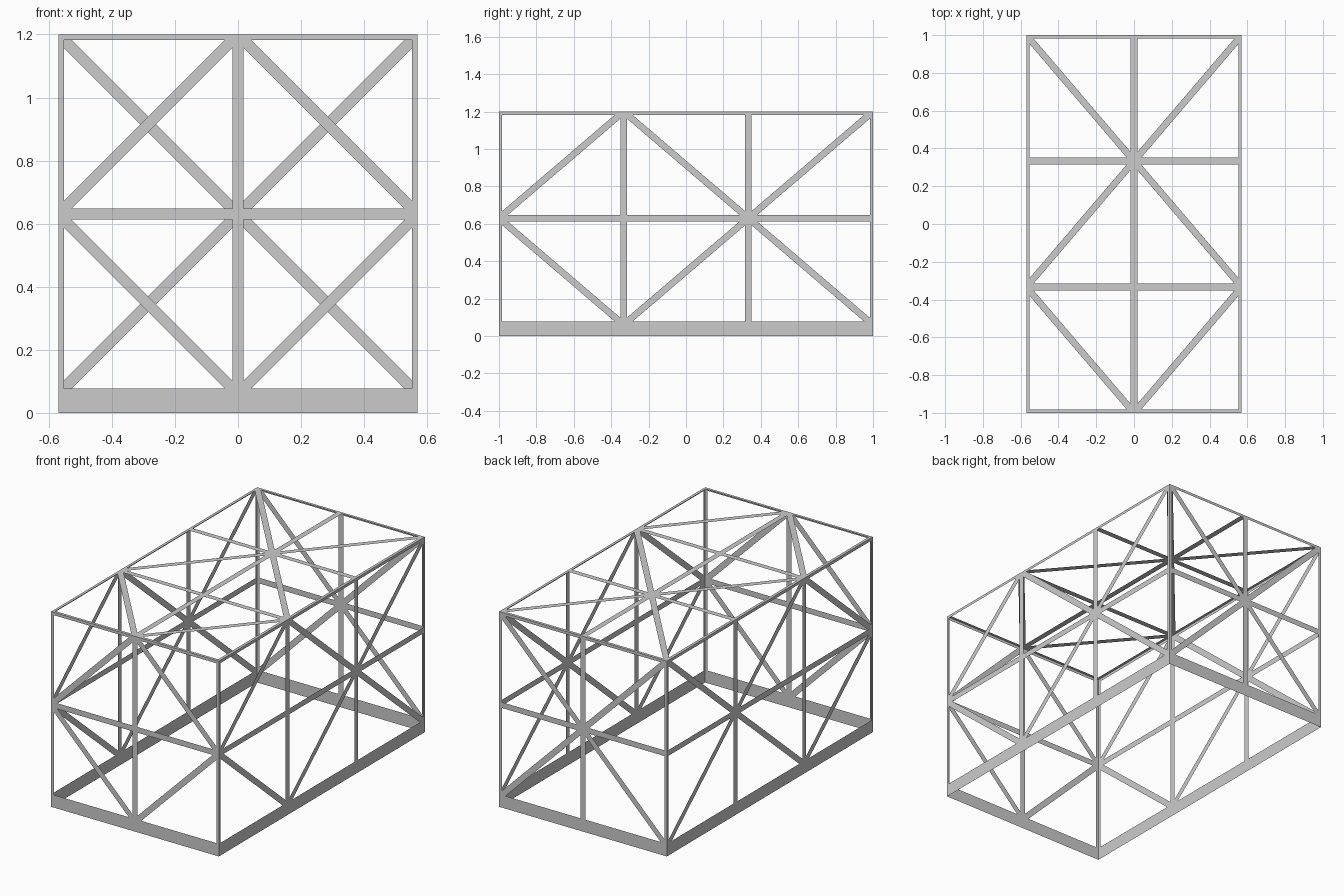
import bpy, bmesh
from mathutils import Vector

cube = bpy.data.objects.get("Cube")
if cube:
    bpy.data.objects.remove(cube, do_unlink=True)

# Node spacing of the frame
XS = (-0.57, 0, 0.57)
YS = (-1, -1 / 3, 1 / 3, 1)
ZS = (0.06, 0.63, 1.2)
HALF_BAR = 0.0175
CENTRE = Vector((0, 0, 0.6))

grey = bpy.data.materials.new("frame grey")
grey.use_nodes = True
colour = (0.6, 0.6, 0.6, 1)
grey.diffuse_color = colour
grey.node_tree.nodes["Principled BSDF"].inputs["Base Color"].default_value = colour


def finish(name, bm):
    """Face everything outward and turn the mesh into an object."""
    bm.normal_update()
    for f in bm.faces:
        if f.normal.dot(f.calc_center_median() - CENTRE) < 0:
            f.normal_flip()
    mesh = bpy.data.meshes.new(name)
    bm.to_mesh(mesh)
    bm.free()
    mesh.materials.append(grey)
    obj = bpy.data.objects.new(name, mesh)
    bpy.context.collection.objects.link(obj)


def lattice(name, node, cols, rows):
    """Flat braced panel: triangles joining odd nodes, inset and opened."""
    bm = bmesh.new()
    verts = {}
    odd = {}
    for a in range(cols + 1):
        for b in range(rows + 1):
            i, j, k = node(a, b)
            verts[a, b] = bm.verts.new((XS[i], YS[j], ZS[k]))
            odd[a, b] = (i + j + k) % 2 == 1
    for a in range(cols):
        for b in range(rows):
            loop = [(a, b), (a + 1, b), (a + 1, b + 1), (a, b + 1)]
            if not odd[loop[0]]:
                loop = loop[1:] + loop[:1]
            p, q, r, s = (verts[c] for c in loop)
            bm.faces.new((p, q, r))
            bm.faces.new((p, r, s))
    bm.normal_update()
    openings = bm.faces[:]
    bmesh.ops.inset_individual(bm, faces=openings, thickness=HALF_BAR,
                               use_even_offset=True)
    bmesh.ops.delete(bm, geom=openings, context='FACES')
    finish(name, bm)


# Braced walls and roof
lattice("front_wall", lambda a, b: (a, 0, b), 2, 2)
lattice("back_wall", lambda a, b: (a, 3, b), 2, 2)
lattice("right_wall", lambda a, b: (0, a, b), 3, 2)
lattice("left_wall", lambda a, b: (2, a, b), 3, 2)
lattice("roof", lambda a, b: (a, b, 2), 2, 3)

# Solid skirt under the walls
bm = bmesh.new()
corners = [(XS[0], YS[0]), (XS[2], YS[0]), (XS[2], YS[3]), (XS[0], YS[3])]
low = [bm.verts.new((x, y, 0)) for x, y in corners]
high = [bm.verts.new((x, y, ZS[0])) for x, y in corners]
for n in range(4):
    m = (n + 1) % 4
    bm.faces.new((low[n], low[m], high[m], high[n]))
finish("base_skirt", bm)
